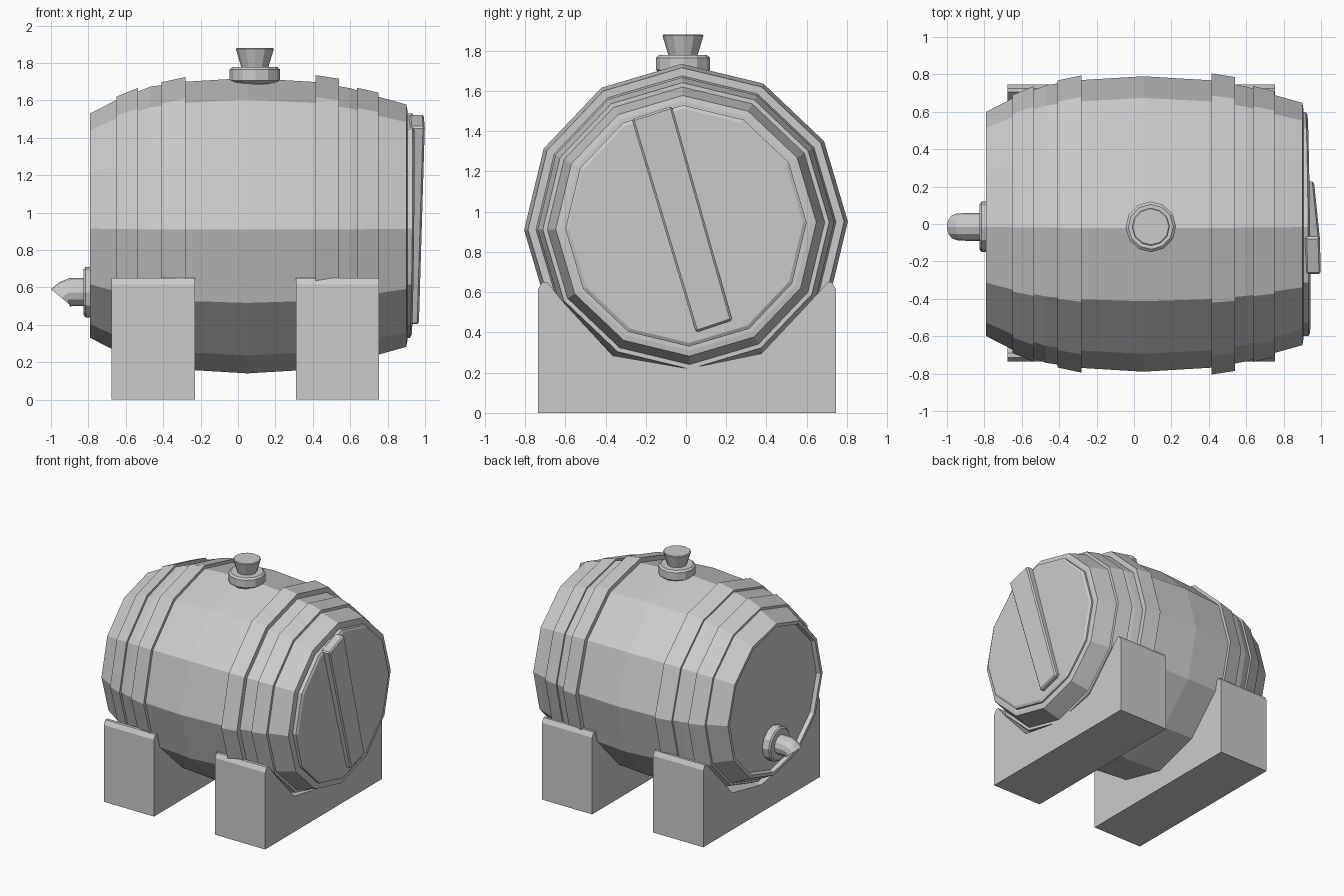
import bpy, bmesh, math
from mathutils import Vector

if "Cube" in bpy.data.objects:
    bpy.data.objects.remove(bpy.data.objects["Cube"])

AXIS_Z = 0.93
TURN = math.radians(1.5)


def finish(name, bm, bevel=0):
    bmesh.ops.recalc_face_normals(bm, faces=bm.faces)
    me = bpy.data.meshes.new(name)
    bm.to_mesh(me)
    bm.free()
    ob = bpy.data.objects.new(name, me)
    bpy.context.collection.objects.link(ob)
    if bevel:
        m = ob.modifiers.new("bevel", 'BEVEL')
        m.width = bevel
        m.segments = 1
    return ob


def loft(name, rings, closed=False):
    """Skin a list of point rings; cap both ends, or join last to first."""
    bm = bmesh.new()
    vs = [[bm.verts.new(p) for p in r] for r in rings]
    n = len(vs[0])
    pairs = list(zip(vs, vs[1:])) + ([(vs[-1], vs[0])] if closed else [])
    for a, b in pairs:
        for i in range(n):
            j = (i + 1) % n
            bm.faces.new((a[i], a[j], b[j], b[i]))
    if not closed:
        bm.faces.new(vs[0])
        bm.faces.new(vs[-1])
    return finish(name, bm)


def ring_x(x, r, y=0, z=AXIS_Z, n=12, turn=TURN):
    angles = [turn + 2 * math.pi * i / n for i in range(n)]
    return [Vector((x, y + r * math.cos(a), z + r * math.sin(a))) for a in angles]


def ring_z(z, r, x, y, n=12):
    angles = [TURN + 2 * math.pi * i / n for i in range(n)]
    return [Vector((x + r * math.cos(a), y + r * math.sin(a), z)) for a in angles]


# Barrel body, with the tap end slightly recessed
body = [(-.76, .565), (-.79, .575), (-.79, .60), (-.65, .672), (-.47, .743), (-.28, .77),
        (.05, .79), (.42, .768), (.60, .735), (.75, .69), (.90, .648), (.905, .62)]
loft("barrel_body", [ring_x(x, r) for x, r in body])

# Hoops
for i, (x0, r0, x1, r1) in enumerate([(-.65, .69, -.535, .737), (-.41, .767, -.28, .795),
                                      (.415, .805, .54, .786), (.635, .738, .75, .712)]):
    profile = [(x0, r0 - .06), (x0, r0), (x1, r1), (x1, r1 - .06)]
    loft(f"hoop_{i + 1}", [ring_x(x, r) for x, r in profile], closed=True)

# Lid on the far end, leaning a little
lid = [ring_x(x, r) for x, r in [(.89, .60), (.925, .60), (.935, .582)]]
for r in lid:
    for p in r:
        p.x += .010 * (p.z - AXIS_Z) - .012 * p.y
loft("barrel_lid", lid)

# Slanted plank across the lid
outline = [(-.27, 1.46), (-.07, 1.525), (.23, .46), (.05, .40)]
plank = [[Vector((x + .02 * (z - .95) - .033 * y, y, z)) for y, z in outline] for x in (.90, .98)]
ob = loft("lid_plank", plank)
m = ob.modifiers.new("bevel", 'BEVEL')
m.width = .01
m.segments = 1

# Cradle blocks with a hollow that follows the barrel
saddle = [(-.735, 0), (.745, 0), (.745, .615), (.725, .65), (.705, .65), (.61, .545),
          (.375, .295), (.01, .22), (-.365, .285), (-.61, .55), (-.69, .65), (-.715, .65), (-.735, .615)]
for name, x0, x1 in [("left_cradle", -.675, -.23), ("right_cradle", .31, .755)]:
    loft(name, [[Vector((x, y, z)) for y, z in saddle] for x in (x0, x1)])

# Bung collar and stopper on top
loft("bung_collar", [ring_z(z, r, .09, -.015) for z, r in
                     [(1.62, .10), (1.69, .115), (1.705, .135), (1.765, .135), (1.778, .12)]])
loft("bung_stopper", [ring_z(z, r, .09, -.015) for z, r in
                      [(1.74, .066), (1.77, .07), (1.875, .102), (1.88, .096)]])

# Tap flange and bent spout
TY, TZ = -.015, .575
loft("tap_flange", [ring_x(x, r, TY, TZ) for x, r in
                    [(-.74, .135), (-.815, .135), (-.825, .122)]])
spout = [ring_x(x, .075, TY, TZ) for x in (-.75, -.90)]
for cx, cz, deg in [(-.925, .563, 25), (-.945, .545, 51)]:
    t = math.radians(deg)
    r = ring_x(0, .072, 0, 0)
    spout.append([Vector((cx - p.z * math.sin(t), TY + p.y, cz + p.z * math.cos(t))) for p in r])
loft("tap_spout", spout)
